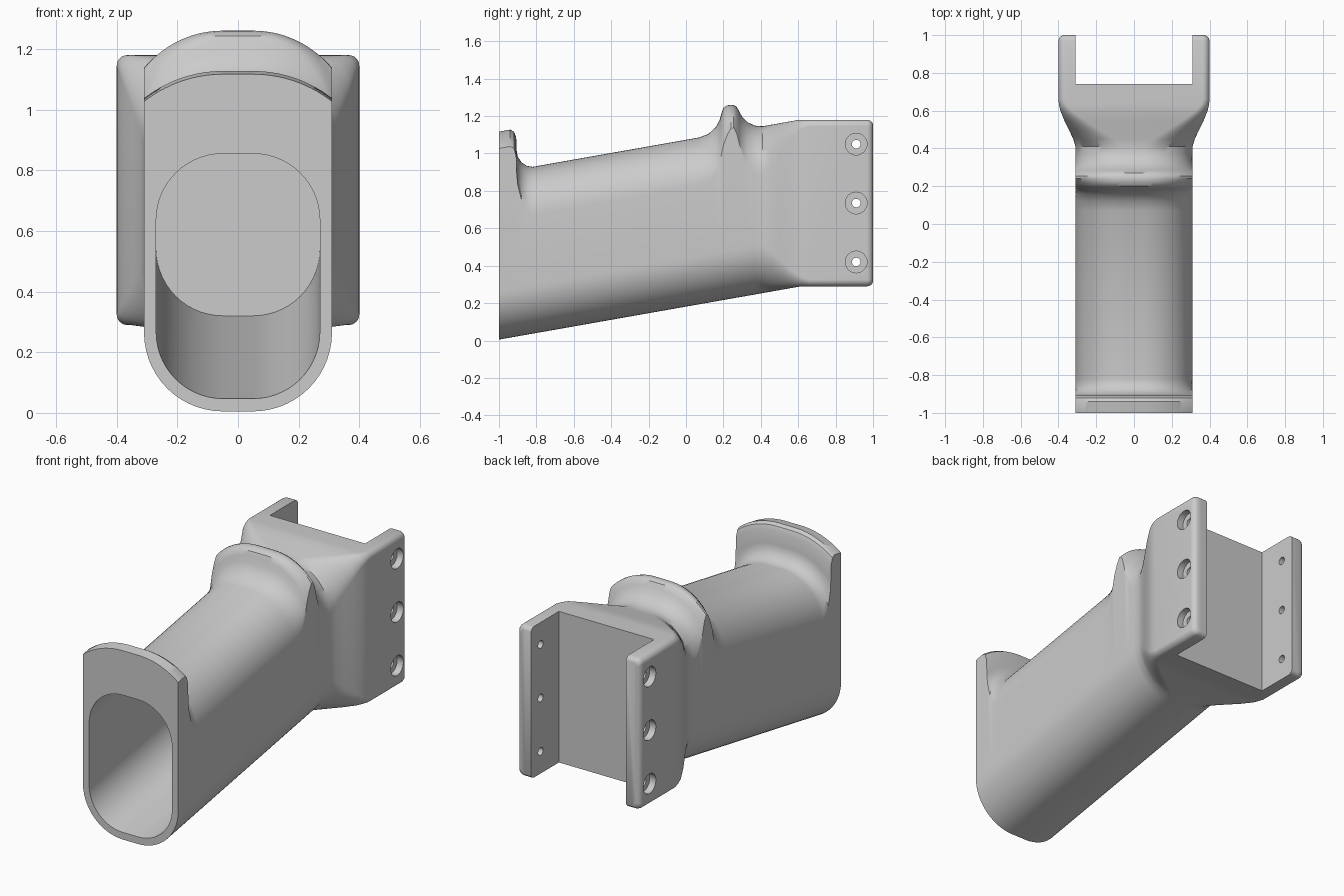
import bpy, bmesh, math
from mathutils import Matrix

cube = bpy.data.objects.get("Cube")
if cube:
    bpy.data.objects.remove(cube, do_unlink=True)

SLOPE = math.tan(math.radians(10))
HALF = 0.31      # half width of the tube
FLAT = 0.05      # half width of the flat strip along its crown
ROUND = HALF - FLAT
ARC = 14

grey = bpy.data.materials.new("plain grey")
grey.use_nodes = True
grey.diffuse_color = (0.6, 0.6, 0.6, 1)
grey.node_tree.nodes["Principled BSDF"].inputs["Base Color"].default_value = grey.diffuse_color


def corner(half, flat, drop):
    """Arc from the end of the flat crown out to the side, as (x, depth)."""
    run = half - flat
    radius = (run * run + drop * drop) / (2 * drop)
    sweep = math.atan2(run, radius - drop)
    return [(flat + radius * math.sin(sweep * i / ARC),
             radius * (1 - math.cos(sweep * i / ARC))) for i in range(ARC + 1)]


def ring(y, half, flat, low, high, drop_low, drop_high):
    """Closed rounded section at y."""
    top = [(x, high - d) for x, d in corner(half, flat, drop_high)]
    base = [(x, low + d) for x, d in corner(half, flat, drop_low)]
    right = top + base[::-1]
    left = [(-x, z) for x, z in reversed(right)]
    return [(x, y, z) for x, z in right + left]


def new_object(name, bm):
    bmesh.ops.recalc_face_normals(bm, faces=bm.faces)
    mesh = bpy.data.meshes.new(name)
    bm.to_mesh(mesh)
    bm.free()
    mesh.materials.append(grey)
    obj = bpy.data.objects.new(name, mesh)
    bpy.context.collection.objects.link(obj)
    return obj


def loft(name, rings):
    bm = bmesh.new()
    rows = [[bm.verts.new(p) for p in r] for r in rings]
    n = len(rows[0])
    for a, b in zip(rows, rows[1:]):
        for i in range(n):
            j = (i + 1) % n
            bm.faces.new((a[i], a[j], b[j], b[i]))
    bm.faces.new(rows[0])
    bm.faces.new(rows[-1][::-1])
    return new_object(name, bm)


def cylinder(name, radius, x0, x1, y, z):
    bm = bmesh.new()
    place = Matrix.Translation(((x0 + x1) / 2, y, z)) @ Matrix.Rotation(math.pi / 2, 4, "Y")
    bmesh.ops.create_cone(bm, cap_ends=True, segments=32, radius1=radius,
                          radius2=radius, depth=abs(x1 - x0), matrix=place)
    return new_object(name, bm)


def cut(obj, cutter):
    cutter.hide_render = True
    mod = obj.modifiers.new("cut", "BOOLEAN")
    mod.operation = "DIFFERENCE"
    mod.solver = "EXACT"
    mod.object = cutter
    bpy.context.view_layer.objects.active = obj
    bpy.ops.object.modifier_apply(modifier=mod.name)
    bpy.data.objects.remove(cutter, do_unlink=True)


def floor_z(y):
    return min(0.005 + SLOPE * (y + 1), 0.29)


# Front lip, tube and ridge: y, rise above the plain tube, depth of the crown arc
crown = [(-1, .22, .09), (-.94, .22, .09), (-.92, .205, .09), (-.908, .175, .1),
         (-.905, .1, .12), (-.9, .07, .15), (-.88, .035, .2), (-.85, .01, .24),
         (-.82, 0, ROUND), (.07, 0, ROUND), (.12, .01, ROUND), (.16, .04, .25),
         (.18, .075, .23), (.19, .11, .22), (.2, .135, .2), (.22, .145, .16),
         (.24, .145, .125), (.255, .14, .12), (.27, .13, .14), (.285, .1, .17),
         (.3, .07, .2), (.33, .035, .24), (.37, .01, ROUND), (.41, 0, ROUND)]
rings = [ring(y, HALF, FLAT, floor_z(y), 0.897 + SLOPE * (y + 1) + rise, ROUND, drop)
         for y, rise, drop in crown]

# Flared neck and mounting block: y, half width, corner radius, end inset
block = [(.45, .322, .22, 0), (.5, .345, .165, 0), (.55, .37, .11, 0),
         (.6, .39, .06, 0), (.63, .397, .045, 0), (.66, .4, .035, 0),
         (.97, .4, .035, 0), (.985, .396, .033, .004), (.995, .386, .03, .012),
         (1, .372, .025, .022)]
for y, half, r, inset in block:
    high = min(0.897 + SLOPE * (y + 1), 1.18)
    rings.append(ring(y, half, half - r, floor_z(y) + inset, high - inset, r, r))
body = loft("tube_with_mounting_block", rings)

# Sloping blind bore
bore = [ring(y, 0.27, FLAT, 0.047 + SLOPE * (y + 1), 0.855 + SLOPE * (y + 1), 0.22, 0.22)
        for y in (-1.1, 0.55)]
cut(body, loft("bore_cutter", bore))

# Open slot between the two cheeks
bm = bmesh.new()
bmesh.ops.create_cube(bm, size=1, matrix=Matrix.Translation((0, 1.24, 0.8))
                      @ Matrix.Diagonal((2 * HALF, 1, 2, 1)))
cut(body, new_object("slot_cutter", bm))

# Counterbored screw holes through both cheeks
for z in (0.42, 0.735, 1.05):
    cut(body, cylinder("screw_hole_cutter", 0.023, -0.5, 0.5, 0.91, z))
    for side in (-1, 1):
        cut(body, cylinder("counterbore_cutter", 0.058, side * 0.36, side * 0.5, 0.91, z))

bpy.ops.object.select_all(action="DESELECT")
body.select_set(True)
bpy.context.view_layer.objects.active = body
bpy.ops.object.shade_smooth_by_angle(angle=math.radians(35))
